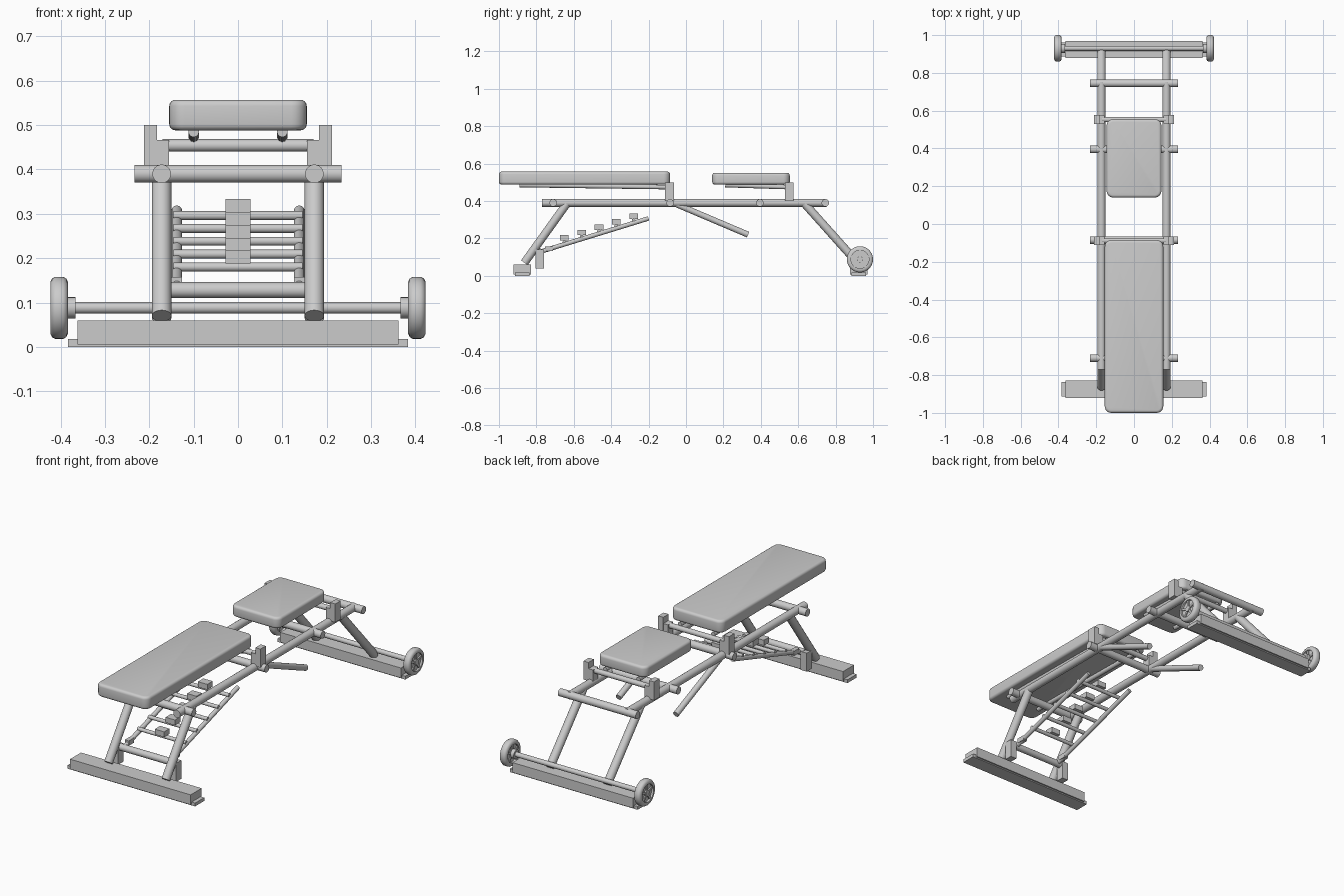
import bpy, bmesh, math
from mathutils import Vector, Matrix

if "Cube" in bpy.data.objects:
    bpy.data.objects.remove(bpy.data.objects["Cube"])


def finish(name, bm, smooth=True):
    me = bpy.data.meshes.new(name)
    bmesh.ops.recalc_face_normals(bm, faces=bm.faces[:])
    bm.to_mesh(me)
    bm.free()
    ob = bpy.data.objects.new(name, me)
    bpy.context.collection.objects.link(ob)
    if smooth:
        bpy.ops.object.select_all(action='DESELECT')
        bpy.context.view_layer.objects.active = ob
        ob.select_set(True)
        bpy.ops.object.shade_smooth_by_angle(angle=math.radians(35))
    return ob


def add_box(bm, x, y, z):
    m = Matrix.LocRotScale(
        Vector((sum(x) / 2, sum(y) / 2, sum(z) / 2)), None,
        Vector((x[1] - x[0], y[1] - y[0], z[1] - z[0])))
    bmesh.ops.create_cube(bm, size=1, matrix=m)


def box(name, x, y, z):
    bm = bmesh.new()
    add_box(bm, x, y, z)
    return finish(name, bm, False)


def tube(name, p, q, r, n=24):
    p, q = Vector(p), Vector(q)
    d = q - p
    m = Matrix.Translation((p + q) / 2) @ d.to_track_quat('Z', 'Y').to_matrix().to_4x4()
    bm = bmesh.new()
    bmesh.ops.create_cone(bm, cap_ends=True, segments=n, radius1=r, radius2=r,
                          depth=d.length, matrix=m)
    return finish(name, bm)


def cross(name, half, y, z, r):
    return tube(name, (-half, y, z), (half, y, z), r)


def pad(name, x, y, z):
    bm = bmesh.new()
    add_box(bm, x, y, z)
    up = [e for e in bm.edges if abs(e.verts[0].co.z - e.verts[1].co.z) > 0.01]
    bmesh.ops.bevel(bm, geom=up, offset=0.035, segments=6, profile=0.5, affect='EDGES')
    rim = [e for e in bm.edges if abs(e.verts[0].co.z - e.verts[1].co.z) < 1e-5]
    bmesh.ops.bevel(bm, geom=rim, offset=0.014, segments=4, profile=0.5, affect='EDGES')
    return finish(name, bm)


def lathe_x(name, profile, cx, cy, cz, s, n=40):
    """Closed (x, radius) profile turned about the x direction."""
    bm = bmesh.new()
    rings = [[bm.verts.new((cx + s * x, cy + r * math.cos(a), cz + r * math.sin(a)))
              for x, r in profile]
             for a in (2 * math.pi * i / n for i in range(n))]
    k = len(profile)
    for i in range(n):
        a, b = rings[i], rings[(i + 1) % n]
        for j in range(k):
            bm.faces.new((a[j], a[(j + 1) % k], b[(j + 1) % k], b[j]))
    return finish(name, bm)


# padded tops
pad("back_pad", (-0.155, 0.155), (-1.0, -0.085), (0.488, 0.557))
pad("seat_pad", (-0.145, 0.145), (0.14, 0.555), (0.488, 0.55))

# main frame cross tubes
for i, y in enumerate((-0.71, -0.085, 0.395, 0.745)):
    cross(f"frame_cross_tube_{i}", 0.233, y, 0.39, 0.02)

# pad hinge tubes and the lower ladder tube
cross("back_pad_hinge_tube", 0.17, -0.088, 0.454, 0.014)
cross("seat_pad_hinge_tube", 0.17, 0.553, 0.454, 0.014)
cross("ladder_base_tube", 0.165, -0.782, 0.128, 0.018)

# feet with floor plates
for name, y0, y1 in (("front_foot", -0.922, -0.828), ("rear_foot", 0.878, 0.97)):
    box(name, (-0.362, 0.362), (y0, y1), (0.006, 0.06))
    box(name + "_plate", (-0.383, 0.383), (y0 + 0.008, y1 - 0.008), (0, 0.018))

AY, AZ = 0.93, 0.088
cross("wheel_axle", 0.385, AY, AZ, 0.013)

for s, side in ((-1, "left"), (1, "right")):
    def sx(a, b):
        return tuple(sorted((s * a, s * b)))
    X = s * 0.172
    # rails, legs and hanging strut
    tube(f"{side}_rail", (X, -0.77, 0.39), (X, 0.752, 0.39), 0.021)
    tube(f"{side}_front_leg", (X, -0.638, 0.385), (X, -0.864, 0.07), 0.022)
    tube(f"{side}_rear_leg", (X, 0.635, 0.385), (X, 0.92, 0.066), 0.022)
    tube(f"{side}_strut", (X, -0.05, 0.382), (X, 0.332, 0.22), 0.016)
    # stepped hinge brackets
    for name, y in (("back_bracket", -0.088), ("seat_bracket", 0.553)):
        box(f"{side}_{name}_post", sx(0.182, 0.212), (y - 0.023, y + 0.023), (0.4, 0.5))
        box(f"{side}_{name}_step", sx(0.155, 0.19), (y - 0.022, y + 0.022), (0.4, 0.466))
    box(f"{side}_ladder_bracket", sx(0.155, 0.192), (-0.805, -0.76), (0.04, 0.14))
    # pad support tubes
    tube(f"{side}_back_pad_support", (s * 0.1, -0.89, 0.485), (s * 0.1, -0.09, 0.474), 0.012)
    tube(f"{side}_seat_pad_support", (s * 0.1, 0.21, 0.485), (s * 0.1, 0.55, 0.474), 0.012)
    # ladder side rail
    tube(f"{side}_ladder_rail", (s * 0.138, -0.775, 0.13), (s * 0.138, -0.2, 0.307), 0.012)
    box(f"{side}_ladder_clamp", sx(0.126, 0.15), (-0.755, -0.71), (0.132, 0.158))
    # wheel
    tyre = [(-0.02, 0.048), (-0.02, 0.058), (-0.016, 0.066), (-0.009, 0.07),
            (0.009, 0.07), (0.016, 0.066), (0.02, 0.058), (0.02, 0.048)]
    cx = s * 0.403
    lathe_x(f"{side}_tyre", tyre, cx, AY, AZ, s)
    tube(f"{side}_wheel_disc", (cx - 0.009, AY, AZ), (cx + 0.009, AY, AZ), 0.049, 32)
    tube(f"{side}_wheel_hub", (s * 0.366, AY, AZ), (s * 0.386, AY, AZ), 0.024)
    tube(f"{side}_wheel_cap", (s * 0.385, AY, AZ), (s * 0.421, AY, AZ), 0.016)
    bm = bmesh.new()
    for i in range(5):
        rot = (Matrix.Translation((cx, AY, AZ))
               @ Matrix.Rotation(2 * math.pi * i / 5, 4, 'X')
               @ Matrix.Translation((0, 0, 0.032)) @ Matrix.Diagonal((0.03, 0.012, 0.036, 1)))
        bmesh.ops.create_cube(bm, size=1, matrix=rot)
    finish(f"{side}_wheel_spokes", bm, False)

# ladder rungs with catch blocks
for i in range(5):
    y = -0.65 + 0.0925 * i
    z = 0.18 + 0.029 * i
    cross(f"ladder_rung_{i}", 0.145, y, z, 0.01)
    box(f"catch_block_{i}", (-0.028, 0.028), (y - 0.023, y + 0.023), (z + 0.008, z + 0.037))
